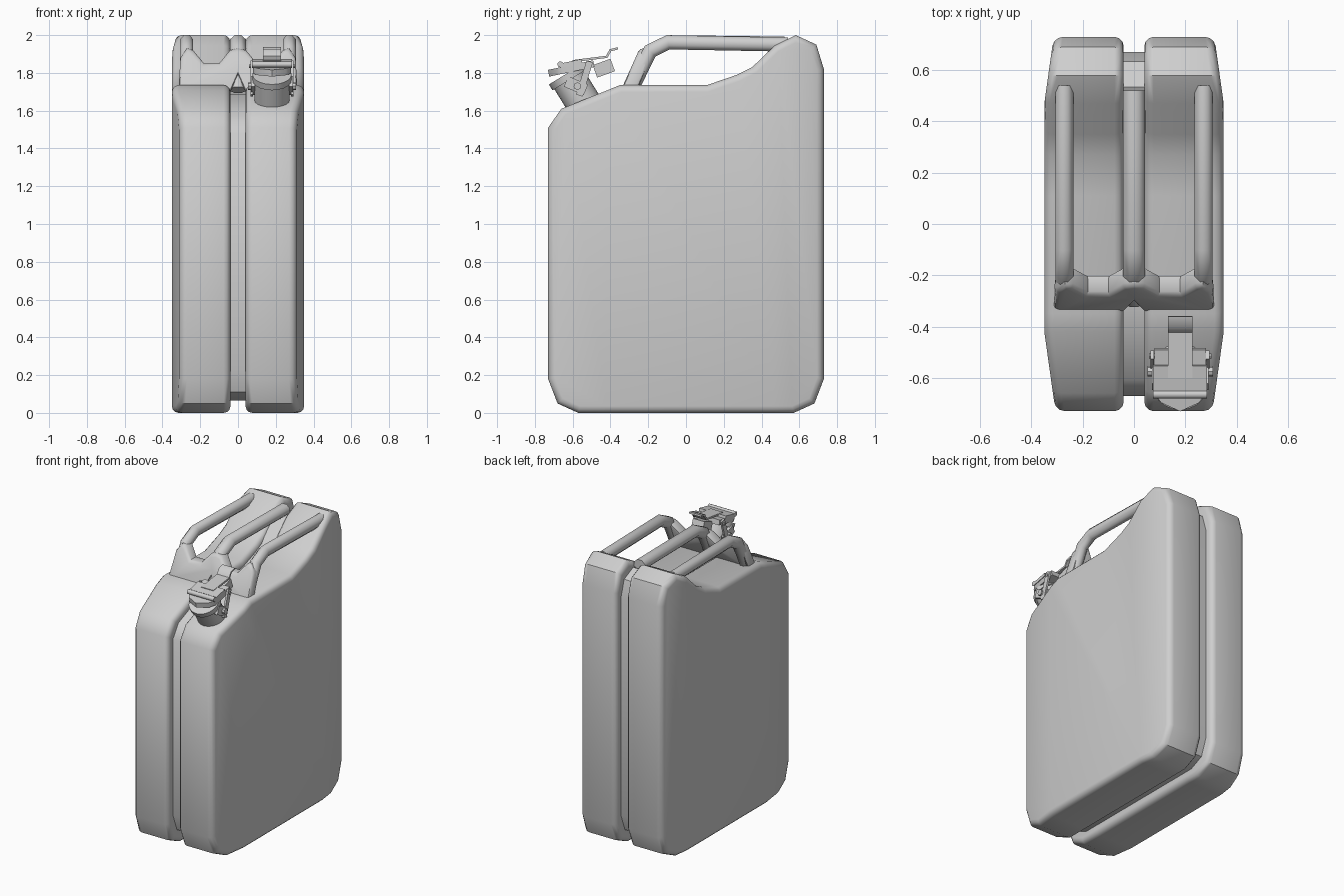
import bpy, bmesh, math
from mathutils import Matrix, Vector

if "Cube" in bpy.data.objects:
    bpy.data.objects.remove(bpy.data.objects["Cube"])

metal = bpy.data.materials.new("grey metal")
metal.diffuse_color = (0.62, 0.62, 0.62, 1)
metal.use_nodes = True
metal.node_tree.nodes["Principled BSDF"].inputs["Base Color"].default_value = metal.diffuse_color


def finish(name, bm, mirror=False, angle=40):
    """Turn a bmesh into a shaded object, optionally mirrored in x."""
    bmesh.ops.recalc_face_normals(bm, faces=bm.faces)
    me = bpy.data.meshes.new(name)
    bm.to_mesh(me)
    bm.free()
    me.materials.append(metal)
    me.shade_smooth()
    me.set_sharp_from_angle(angle=math.radians(angle))
    ob = bpy.data.objects.new(name, me)
    bpy.context.collection.objects.link(ob)
    if mirror:
        ob.modifiers.new("Mirror", 'MIRROR').use_mirror_merge = False
    return ob


def prism(pts, lo, hi, axis):
    """Extrude a 2D outline between lo and hi along the given axis."""
    def place(p, d):
        c = list(p)
        c.insert(axis, d)
        return c
    bm = bmesh.new()
    a = [bm.verts.new(place(p, lo)) for p in pts]
    b = [bm.verts.new(place(p, hi)) for p in pts]
    bm.faces.new(a)
    bm.faces.new(b)
    for i in range(len(pts)):
        j = (i + 1) % len(pts)
        bm.faces.new((a[i], a[j], b[j], b[i]))
    bmesh.ops.recalc_face_normals(bm, faces=bm.faces)
    return bm


def bevel_rim(bm, axis, offset, segments):
    """Round only the edges between the caps and the sides of a prism."""
    bm.normal_update()
    rim = [e for e in bm.edges
           if sum(abs(f.normal[axis]) > 0.9 for f in e.link_faces) == 1]
    bmesh.ops.bevel(bm, geom=rim, offset=offset, segments=segments,
                    profile=0.5, affect='EDGES', clamp_overlap=True)


def sweep(name, path, section, x0, mirror=False):
    """Sweep an (x, normal) section along a (y, z) path with mitred bends."""
    pts = [Vector(p) for p in path]
    dirs = [(b - a).normalized() for a, b in zip(pts, pts[1:])]
    bm = bmesh.new()
    rings = []
    for i, p in enumerate(pts):
        d0, d1 = dirs[max(i - 1, 0)], dirs[min(i, len(dirs) - 1)]
        t = (d0 + d1).normalized()
        n = Vector((-t.y, t.x)) / max(t.dot(d0), 0.3)
        rings.append([bm.verts.new((x0 + sx, p.x + n.x * sn, p.y + n.y * sn))
                      for sx, sn in section])
    for a, b in zip(rings, rings[1:]):
        for i in range(len(section)):
            j = (i + 1) % len(section)
            bm.faces.new((a[i], a[j], b[j], b[i]))
    bm.faces.new(rings[0])
    bm.faces.new(rings[-1])
    return finish(name, bm, mirror, 50)


def rect(w, h):
    return [(-w / 2, -h / 2), (w / 2, -h / 2), (w / 2, h / 2), (-w / 2, h / 2)]


def oct_section(w, h):
    k = 1 / math.cos(math.pi / 8)
    return [(w / 2 * k * math.cos(math.radians(22.5 + 45 * i)),
             h / 2 * k * math.sin(math.radians(22.5 + 45 * i))) for i in range(8)]


def box(name, centre, size, tilt):
    bm = bmesh.new()
    m = (Matrix.Translation(centre) @ Matrix.Rotation(math.radians(tilt), 4, 'X')
         @ Matrix.Diagonal((*size, 1)))
    bmesh.ops.create_cube(bm, size=1, matrix=m)
    return finish(name, bm)


def rod(name, start, end, r, sides=16):
    a, b = Vector(start), Vector(end)
    d = b - a
    m = Matrix.Translation((a + b) / 2) @ d.to_track_quat('Z', 'Y').to_matrix().to_4x4()
    bm = bmesh.new()
    bmesh.ops.create_cone(bm, cap_ends=True, segments=sides, radius1=r, radius2=r,
                          depth=d.length, matrix=m)
    return finish(name, bm)


# side outline of the can (y, z)
outline = [(-0.57, 0), (0.57, 0), (0.68, 0.05), (0.73, 0.18), (0.73, 1.82),
           (0.69, 1.95), (0.58, 2.0), (0.47, 1.945), (0.35, 1.83), (0.27, 1.79),
           (0.11, 1.735), (-0.35, 1.735), (-0.66, 1.61), (-0.73, 1.51),
           (-0.73, 0.18), (-0.68, 0.05)]

# two pressed halves, tapered toward front and back, rounded rims
bm = prism(outline, 0.04, 0.35, 0)
for cut in (0.47, -0.42):
    bmesh.ops.bisect_plane(bm, geom=bm.verts[:] + bm.edges[:] + bm.faces[:], dist=1e-4,
                           plane_co=(0, cut, 0), plane_no=(0, 1, 0))
for v in bm.verts:
    if v.co.x > 0.2:
        v.co.x -= 0.14 * max(v.co.y - 0.47, -0.42 - v.co.y, 0)
bevel_rim(bm, 0, 0.036, 3)
finish("can_half", bm, mirror=True)

# recessed web joining the halves
web = [(y * 0.92, 1 + (z - 1) * 0.935) for y, z in outline]
finish("centre_web", prism(web, -0.05, 0.05, 0))

# three carrying handles
legs = [(-0.095, 1.962), (-0.19, 1.915), (-0.29, 1.71)]
sweep("side_handle", [(0.54, 1.95)] + legs, oct_section(0.07, 0.075), 0.272, True)
sweep("centre_handle", [(0.52, 1.955)] + legs, oct_section(0.084, 0.075), 0)

# flared front panel that ties the handle legs together
half = [(0.04, 1.70), (0.315, 1.70), (0.305, 1.88), (0.27, 1.93), (0.238, 1.92),
        (0.18, 1.85), (0.10, 1.85), (0.042, 1.92)]
panel = [(0, 1.79)] + half + [(0, 1.93)] + [(-x, z) for x, z in reversed(half)]
bm = prism(panel, 0, 0.085, 1)
bevel_rim(bm, 1, 0.018, 2)
for v in bm.verts:
    v.co.y += -0.335 + (v.co.z - 1.73) * 0.45
finish("handle_front_panel", bm)

# pouring neck and collar
X = 0.18
rod("neck", (X, -0.53, 1.62), (X, -0.635, 1.79), 0.093, 20)
rod("neck_collar", (X, -0.618, 1.762), (X, -0.637, 1.793), 0.104, 20)

# hinged lid with a pointed lip
lid = [(-0.1, 0.13), (-0.1, -0.04), (-0.075, -0.08), (0, -0.115),
       (0.075, -0.08), (0.1, -0.04), (0.1, 0.13)]
bm = prism(lid, -0.018, 0.018, 2)
bm.transform(Matrix.Translation((X, -0.615, 1.822)) @ Matrix.Rotation(math.radians(12), 4, 'X'))
finish("lid", bm)
box("lid_lever_plate", (X, -0.61, 1.85), (0.21, 0.12, 0.022), 12)
rod("lid_roll", (X - 0.105, -0.665, 1.845), (X + 0.105, -0.665, 1.845), 0.016, 10)

# locking strap with a turned-up thumb tab
sweep("lid_strap", [(-0.6, 1.862), (-0.42, 1.885), (-0.40, 1.92), (-0.36, 1.93)],
      rect(0.095, 0.012), X)
box("lid_hinge_block", (X, -0.435, 1.825), (0.09, 0.1, 0.07), 20)

# side arms, brackets and pins
for side, s in (("left", -1), ("right", 1)):
    x = X + s * 0.108
    sweep("lid_arm_" + side, [(-0.565, 1.68), (-0.51, 1.86)], rect(0.014, 0.035), x)
    sweep("neck_bracket_" + side, [(-0.635, 1.755), (-0.53, 1.71)], rect(0.02, 0.06), X + s * 0.1)
    rod("bracket_pin_" + side, (X + s * 0.08, -0.575, 1.73), (X + s * 0.128, -0.575, 1.73), 0.02, 8)
rod("hinge_pin", (X - 0.122, -0.515, 1.835), (X + 0.122, -0.515, 1.835), 0.01, 8)
